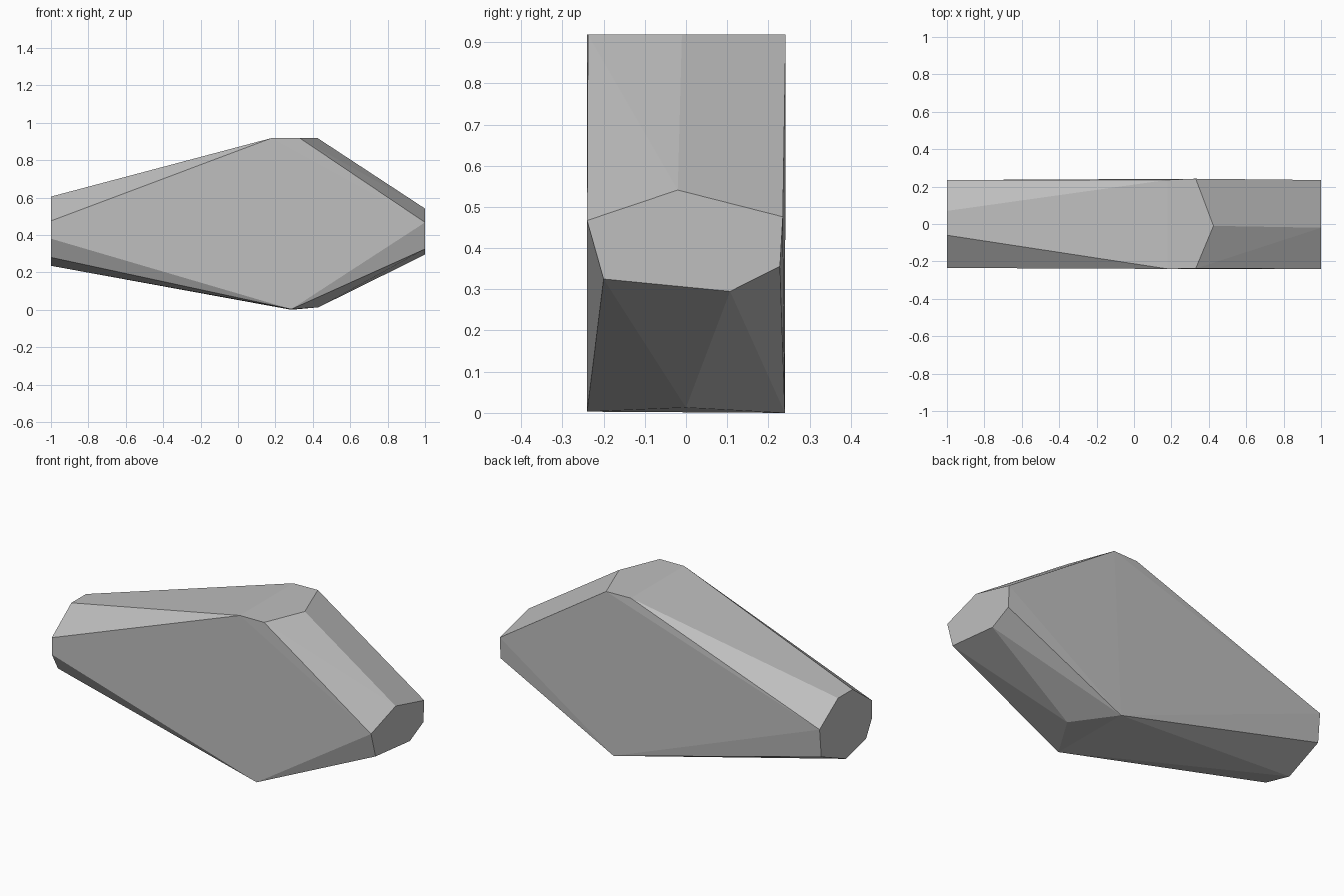
import bpy
import bmesh

# Remove the default cube
cube = bpy.data.objects.get("Cube")
if cube:
    bpy.data.objects.remove(cube, do_unlink=True)

# Single grey stone colour
stone = bpy.data.materials.new("stone grey")
stone.use_nodes = True
grey = (0.52, 0.52, 0.52, 1)
stone.diffuse_color = grey
stone.node_tree.nodes["Principled BSDF"].inputs["Base Color"].default_value = grey

# Cut ends, as (y, z) outlines
blunt_end = [(-0.06, 0.605), (0.07, 0.605), (0.235, 0.49), (0.22, 0.33),
             (0.0, 0.235), (-0.18, 0.28), (-0.235, 0.38), (-0.235, 0.475)]
narrow_end = [(-0.24, 0.467), (-0.02, 0.541), (0.235, 0.476),
              (0.228, 0.356), (0.107, 0.295), (-0.2, 0.325)]
points = [(-1, y, z) for y, z in blunt_end] + [(1, y, z) for y, z in narrow_end]

# Flat crown and the low keel
top, crown = 0.918, [(0.18, -0.24), (0.33, -0.238), (0.425, -0.01),
                     (0.33, 0.242), (0.18, 0.236)]
points += [(x, y, top) for x, y in crown]
points += [(0.285, -0.24, 0.003), (0.285, 0.24, 0.0), (0.43, 0.0, 0.013)]

# Wrap the corners in a faceted convex skin
bm = bmesh.new()
for p in points:
    bm.verts.new(p)
hull = bmesh.ops.convex_hull(bm, input=bm.verts)
spare = {v for v in hull["geom_interior"] + hull["geom_unused"]
         if isinstance(v, bmesh.types.BMVert)}
bmesh.ops.delete(bm, geom=list(spare), context="VERTS")
bmesh.ops.dissolve_limit(bm, angle_limit=0.005, verts=bm.verts, edges=bm.edges)
bmesh.ops.recalc_face_normals(bm, faces=bm.faces)

mesh = bpy.data.meshes.new("rock")
bm.to_mesh(mesh)
bm.free()
mesh.materials.append(stone)
rock = bpy.data.objects.new("rock", mesh)
bpy.context.collection.objects.link(rock)
